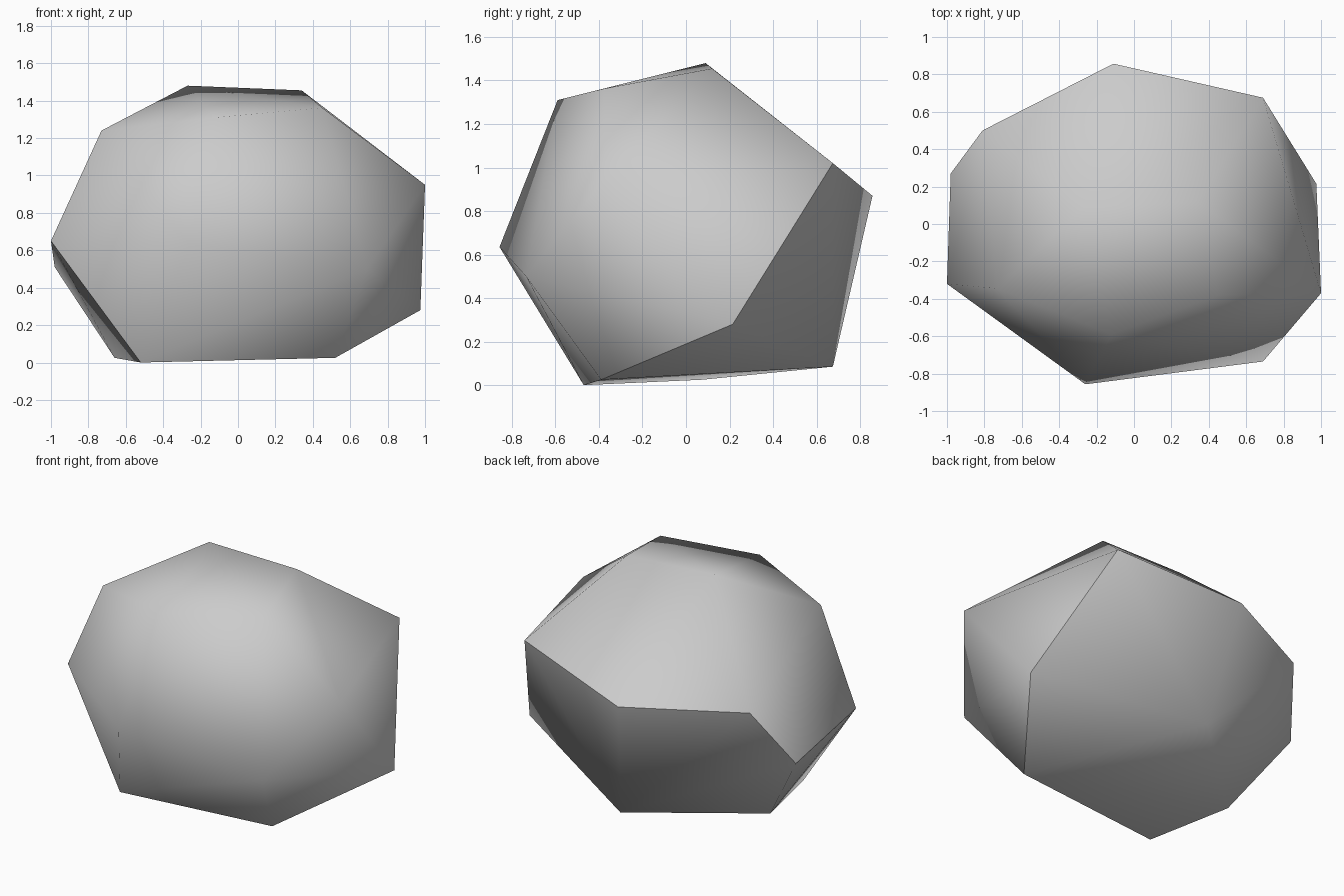
import bpy
import bmesh

# Remove the default cube if the scene has it
default_cube = bpy.data.objects.get("Cube")
if default_cube:
    bpy.data.objects.remove(default_cube, do_unlink=True)

# Stone material
stone = bpy.data.materials.new("light_grey_stone")
stone.use_nodes = True
grey = (0.6, 0.6, 0.6, 1.0)
stone.diffuse_color = grey
shader = next(n for n in stone.node_tree.nodes if n.type == 'BSDF_PRINCIPLED')
shader.inputs["Base Color"].default_value = grey

# Corners of the upper, front side of the boulder
crown_corners = [
    (-0.27, 0.09, 1.48), (0.34, 0.12, 1.455), (0.45, -0.38, 1.362),
    (-0.12, -0.59, 1.31), (-0.73, -0.345, 1.24), (1.0, -0.37, 0.95),
    (-0.26, -0.857, 0.635), (0.69, -0.735, 0.5),
]

# Closed ridge that divides the crown from the underside, in order
ridge_corners = [
    (0.69, 0.675, 1.02), (-0.11, 0.857, 0.87), (-0.81, 0.5, 0.88),
    (-0.98, 0.27, 0.51), (-1.0, -0.32, 0.65), (-0.52, -0.47, 0.0),
    (0.52, -0.39, 0.025), (0.975, 0.215, 0.28),
]

# Corners of the underside at the back
base_corners = [(0.0, 0.675, 0.085), (-0.66, 0.075, 0.025)]

# Wrap the corners in a faceted skin
bm = bmesh.new()
for corner in crown_corners + base_corners:
    bm.verts.new(corner)
ridge = [bm.verts.new(corner) for corner in ridge_corners]
bmesh.ops.convex_hull(bm, input=bm.verts[:])
bmesh.ops.recalc_face_normals(bm, faces=bm.faces[:])

# Smooth shading everywhere, with a hard crease along the ridge
for face in bm.faces:
    face.smooth = True
for start, end in zip(ridge, ridge[1:] + ridge[:1]):
    edge = bm.edges.get((start, end))
    if edge:
        edge.smooth = False

# Boulder object
mesh = bpy.data.meshes.new("boulder")
bm.to_mesh(mesh)
bm.free()
mesh.materials.append(stone)
boulder = bpy.data.objects.new("boulder", mesh)
bpy.context.collection.objects.link(boulder)
